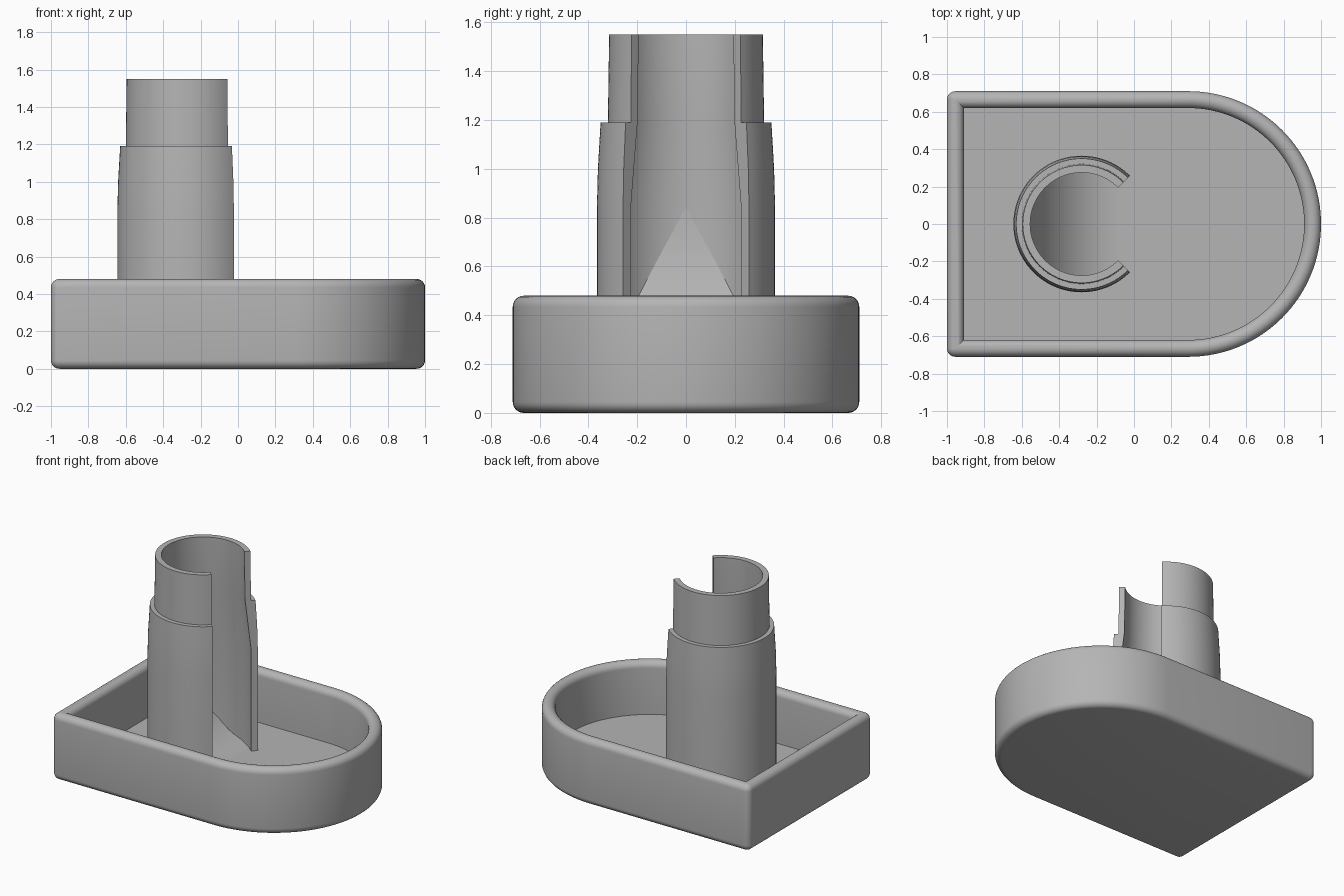
import bpy, bmesh
from math import sin, cos, pi, radians, sqrt

cube = bpy.data.objects.get("Cube")
if cube:
    bpy.data.objects.remove(cube)

GREY = (0.46, 0.46, 0.46, 1)
grey = bpy.data.materials.new("plain grey")
grey.use_nodes = True
grey.diffuse_color = GREY
grey.node_tree.nodes["Principled BSDF"].inputs["Base Color"].default_value = GREY

FLOOR, RIM = 0.1, 0.48
TUBE_X = -0.28


def arc(cx, cy, r, start, end, steps):
    angles = [radians(start + (end - start) * i / steps) for i in range(steps + 1)]
    return [(cx + r * cos(a), cy + r * sin(a)) for a in angles]


def finish(name, bm):
    bmesh.ops.remove_doubles(bm, verts=bm.verts, dist=1e-5)
    bmesh.ops.recalc_face_normals(bm, faces=bm.faces)
    mesh = bpy.data.meshes.new(name)
    bm.to_mesh(mesh)
    bm.free()
    mesh.materials.append(grey)
    obj = bpy.data.objects.new(name, mesh)
    bpy.context.collection.objects.link(obj)
    bpy.ops.object.select_all(action="DESELECT")
    obj.select_set(True)
    bpy.context.view_layer.objects.active = obj
    bpy.ops.object.shade_smooth_by_angle(angle=radians(30))
    return obj


def bridge(bm, a, b, closed=True):
    n = len(a)
    for i in range(n if closed else n - 1):
        j = (i + 1) % n
        bm.faces.new((a[i], a[j], b[j], b[i]))


# Tray: D-shaped outline swept through a wall section with rounded edges
def outline(inset):
    half = 0.71 - inset
    back = -1 + inset
    r = max(0.045 - inset, 0)
    return (arc(0.29, 0, half, -90, 90, 64)
            + arc(back + r, half - r, r, 90, 180, 6)
            + arc(back + r, r - half, r, 180, 270, 6))


section = (arc(0.045, 0.045, 0.045, 270, 180, 6)
           + arc(0.045, RIM - 0.045, 0.045, 180, 0, 12)
           + [(0.09, FLOOR)])
bm = bmesh.new()
loops = [[bm.verts.new((x, y, z)) for x, y in outline(inset)] for inset, z in section]
for lower, upper in zip(loops, loops[1:]):
    bridge(bm, lower, upper)
bm.faces.new(loops[0])
bm.faces.new(loops[-1])
bmesh.ops.dissolve_degenerate(bm, dist=1e-5, edges=bm.edges)
finish("tray", bm)

# Stepped tube with a quarter of its wall left open towards the round end
wall = [(0.365, 0.05), (0.365, 0.84), (0.361, 1.0), (0.35, 1.19), (0.32, 1.19),
        (0.315, 1.55), (0.275, 1.55), (0.28, 1.2), (0.32, 0.84), (0.32, 0.05)]
bm = bmesh.new()
STEPS = 72
rings = []
for i in range(STEPS + 1):
    a = radians(45 + 270 * i / STEPS)
    rings.append([bm.verts.new((TUBE_X + r * cos(a), r * sin(a), z)) for r, z in wall])
for a, b in zip(rings, rings[1:]):
    bridge(bm, a, b)
bm.faces.new(rings[0])
bm.faces.new(rings[-1])
finish("split_tube", bm)

# Curved chute inside the tube, sweeping from the back wall down to the floor
bm = bmesh.new()
rows = []
for i in range(25):
    t = pi / 2 * i / 24
    x = -0.09 - 0.51 * sin(t)
    z = FLOOR + 0.002 + 0.74 * (1 - cos(t))
    w = sqrt(0.335 ** 2 - (x - TUBE_X) ** 2)
    w = min(w, 0.31)
    rows.append([bm.verts.new((x, y, z)) for y in (-w, w)])
for a, b in zip(rows, rows[1:]):
    bridge(bm, a, b, closed=False)
chute = finish("chute", bm)
if chute.data.polygons[0].normal.z < 0:
    chute.data.flip_normals()
